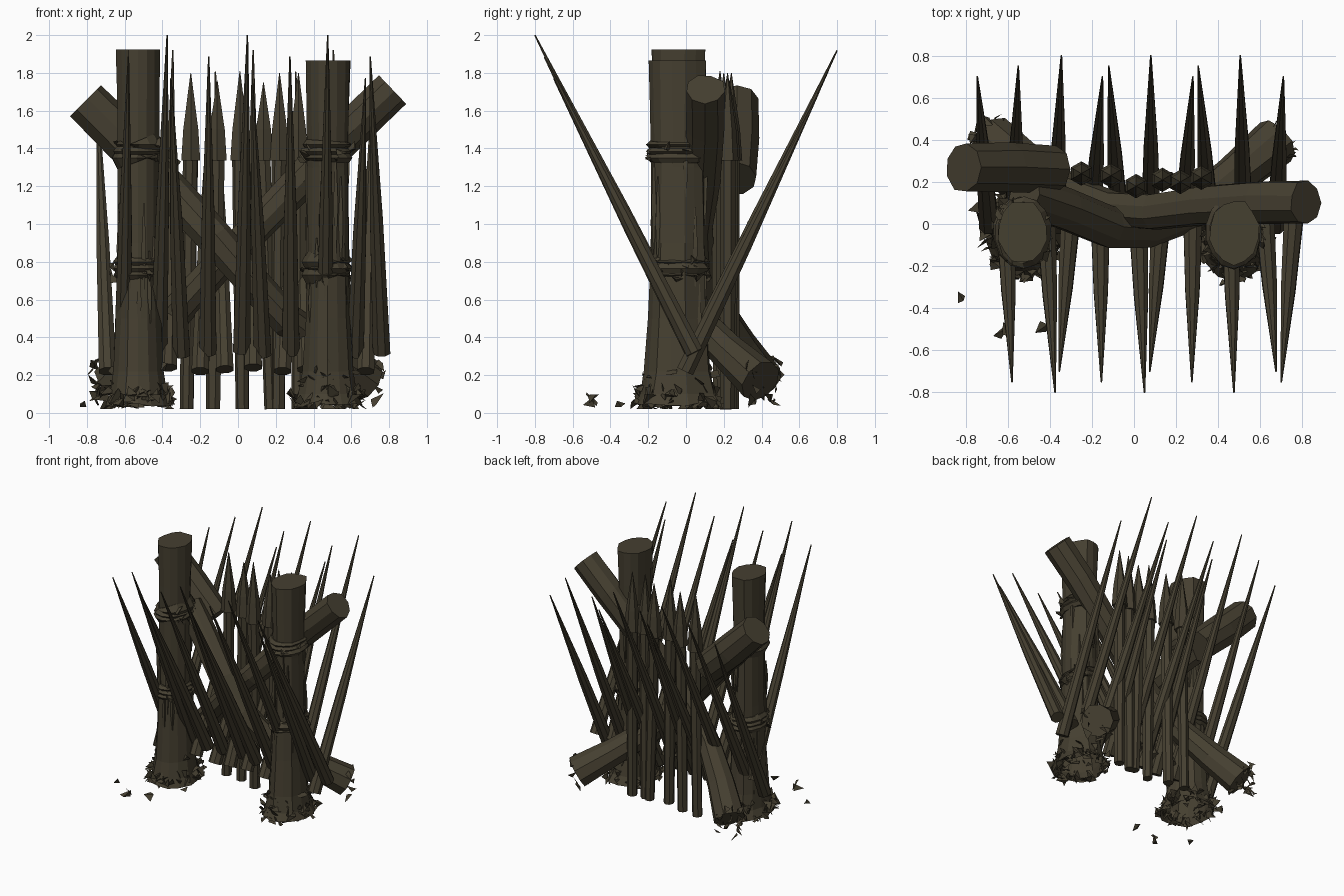
import bpy, bmesh, math, random
from mathutils import Vector

if "Cube" in bpy.data.objects:
    bpy.data.objects.remove(bpy.data.objects["Cube"])

random.seed(7)
wood = bpy.data.materials.new("dark weathered wood")
wood.diffuse_color = (0.060, 0.050, 0.030, 1)
wood.use_nodes = True
wood.node_tree.nodes["Principled BSDF"].inputs["Base Color"].default_value = wood.diffuse_color


def finish(name, bm):
    bmesh.ops.recalc_face_normals(bm, faces=bm.faces)
    me = bpy.data.meshes.new(name)
    bm.to_mesh(me)
    bm.free()
    me.materials.append(wood)
    ob = bpy.data.objects.new(name, me)
    bpy.context.collection.objects.link(ob)
    return ob


def tube(name, pts, radii, sides=8, rough=0.0, squash=1.0, ragged=0.0):
    """Faceted tube along a path; rough carves bark ridges, squash stretches y, ragged tears the foot."""
    bm = bmesh.new()
    pts = [Vector(p) for p in pts]
    ridge = [1 + random.uniform(-rough, rough) for _ in range(sides)]
    rings = []
    for i, p in enumerate(pts):
        t = (pts[min(i + 1, len(pts) - 1)] - pts[max(i - 1, 0)]).normalized()
        u = Vector((0, 1, 0)).cross(t).normalized()
        v = t.cross(u)
        ring = []
        for k in range(sides):
            a = math.tau * (k + 0.5) / sides
            r = radii[i] * (ridge[k] + random.uniform(-rough, rough) * 0.5)
            ring.append(bm.verts.new(p + u * r * math.cos(a) + v * r * squash * math.sin(a)))
        rings.append(ring)
    for a, b in zip(rings, rings[1:]):
        for k in range(sides):
            j = (k + 1) % sides
            bm.faces.new((a[k], a[j], b[j], b[k]))
    if ragged:
        for w in rings[0]:
            w.co.z += random.uniform(0, ragged)
    else:
        bm.faces.new(rings[0])
    bm.faces.new(rings[-1])
    return finish(name, bm)


def chips(name, places, size):
    """Scattered jagged splinters, one small tetrahedron at each place."""
    bm = bmesh.new()
    for p in places:
        vs = []
        for k in range(4):
            q = Vector(p) + Vector([random.uniform(-size, size) for _ in range(3)])
            q.z = max(q.z, 0.02)
            vs.append(bm.verts.new(q))
        for f in ((0, 1, 2), (0, 1, 3), (1, 2, 3), (0, 2, 3)):
            bm.faces.new([vs[k] for k in f])
    return finish(name, bm)


def around(cx, cy, rx, ry, z0, z1, n):
    out = []
    for _ in range(n):
        a = random.uniform(0, math.tau)
        s = random.uniform(0.9, 1.1)
        out.append((cx + rx * s * math.cos(a), cy + ry * s * math.sin(a), random.uniform(z0, z1)))
    return out


# Two main posts with rope bindings, bark slivers and splintered feet
for side, px, top in (("left", -0.53, 1.925), ("right", 0.475, 1.865)):
    zs = [0.03, 0.1, 0.22, 0.5, 0.9, 1.3, 1.6, top]
    rs = [0.18, 0.155, 0.135, 0.12, 0.11, 0.108, 0.112, 0.118]
    tube(side + "_post", [(px, -0.04, z) for z in zs], rs, 14, 0.06, 1.3, 0.03)
    for label, z in (("lower", 0.765), ("upper", 1.385)):
        for k in range(3):
            zc = z + (k - 1) * 0.035
            tilt = random.uniform(-0.01, 0.01)
            tube(f"{side}_{label}_binding_{k}",
                 [(px, -0.04, zc - 0.02), (px + tilt, -0.04, zc), (px, -0.04, zc + 0.02)],
                 [0.115, 0.132, 0.115], 14, 0.03, 1.3)
        chips(f"{side}_{label}_binding_frays",
              around(px, -0.04, 0.125, 0.16, z - 0.05, z + 0.05, 16), 0.035)
    for k in range(20):
        a = math.tau * k / 20 + random.uniform(-0.1, 0.1)
        x, y = px + 0.108 * math.cos(a), -0.04 + 0.142 * math.sin(a)
        z = random.uniform(0.2, 1.2)
        h = random.uniform(0.25, 0.55)
        tube(f"{side}_bark_sliver_{k}", [(x, y, z), (x, y, z + h / 2), (x, y, z + h)],
             [0.004, 0.018, 0.004], 4)
    chips(side + "_post_foot_splinters", around(px, -0.04, 0.17, 0.2, 0.03, 0.12, 60), 0.045)
    chips(side + "_post_foot_bark", around(px, -0.04, 0.135, 0.17, 0.08, 0.25, 24), 0.04)

# Crossed bracing logs, bowed around the posts
tube("brace_stub", [(-0.81, 0.27, 1.65), (-0.6, 0.27, 1.44), (-0.385, 0.26, 1.24)],
     [0.118, 0.122, 0.118], 9, 0.04)
tube("falling_brace",
     [(-0.52, 0.14, 1.35), (-0.32, 0.07, 1.14), (-0.12, -0.015, 0.92), (0.06, -0.02, 0.71),
      (0.25, 0.05, 0.5), (0.48, 0.23, 0.32), (0.68, 0.395, 0.17)],
     [0.1, 0.1, 0.098, 0.09, 0.09, 0.1, 0.118], 9, 0.06)
tube("rising_brace",
     [(0.815, 0.1, 1.715), (0.6, 0.1, 1.51), (0.33, 0.085, 1.23), (0.1, 0.055, 0.99),
      (-0.1, 0.07, 0.79), (-0.3, 0.14, 0.57), (-0.5, 0.27, 0.35), (-0.665, 0.4, 0.16)],
     [0.107, 0.107, 0.098, 0.09, 0.085, 0.09, 0.105, 0.12], 9, 0.06)
chips("brace_foot_splinters",
      around(-0.67, 0.41, 0.09, 0.08, 0.04, 0.28, 26) + around(0.68, 0.39, 0.07, 0.07, 0.06, 0.25, 12), 0.04)

# Upright spears behind the braces: shaft x at foot, x at tip, y, tip height
spears = ((-0.27, -0.25, 0.24, 1.80), (-0.13, -0.11, 0.23, 1.76), (0.025, 0.01, 0.18, 1.81),
          (0.175, 0.135, 0.21, 1.75), (0.21, 0.22, 0.2, 1.80), (0.32, 0.32, 0.22, 1.80))
for i, (x0, x1, y, z) in enumerate(spears):
    tube(f"spear_shaft_{i}", [(x0, y, 0.02), ((x0 + x1) / 2, y, 0.65), (x1, y, 1.34)],
         [0.038, 0.042, 0.042], 7, 0.08)
    tube(f"spear_tip_{i}", [(x1, y, 1.335), (x1, y, 1.5), (x1, y, z)],
         [0.058, 0.046, 0.002], 6)

# Slanted spikes: (tip x, base x, reach) for both rows
front = ((-0.58, -0.61, 0.75), (-0.375, -0.42, 0.8), (-0.355, -0.30, 0.7), (-0.155, -0.16, 0.75),
         (0.05, 0.02, 0.8), (0.075, 0.13, 0.7), (0.275, 0.28, 0.75), (0.475, 0.46, 0.8),
         (0.675, 0.62, 0.7), (0.70, 0.76, 0.75))
back = ((-0.745, -0.69, 0.7), (-0.55, -0.57, 0.75), (-0.345, -0.37, 0.8), (-0.15, -0.2, 0.7),
        (-0.12, -0.07, 0.75), (0.08, 0.08, 0.8), (0.28, 0.235, 0.7), (0.305, 0.36, 0.75),
        (0.505, 0.52, 0.8), (0.71, 0.675, 0.7))
for row, data, sign, top, foot in (("front", front, -1, 2.0, 0.33), ("back", back, 1, 1.92, 0.24)):
    for i, (tx, bx, reach) in enumerate(data):
        tip = Vector((tx, sign * reach, top - (0.8 - reach) * 2.3))
        base = Vector((bx, 0.045 if sign < 0 else -0.005, foot - (0.8 - reach) * 0.2))
        tube(f"{row}_spike_{i}", [base, base.lerp(tip, 0.45), tip], [0.05, 0.037, 0.004], 8)

# Loose debris on the ground
chips("ground_debris", [(-0.82, -0.34, 0.035), (-0.63, -0.52, 0.06), (-0.61, -0.5, 0.07),
                        (-0.45, -0.48, 0.06), (-0.75, 0.07, 0.08), (-0.72, 0.03, 0.12),
                        (0.4, -0.23, 0.05), (0.5, -0.24, 0.05)], 0.04)
